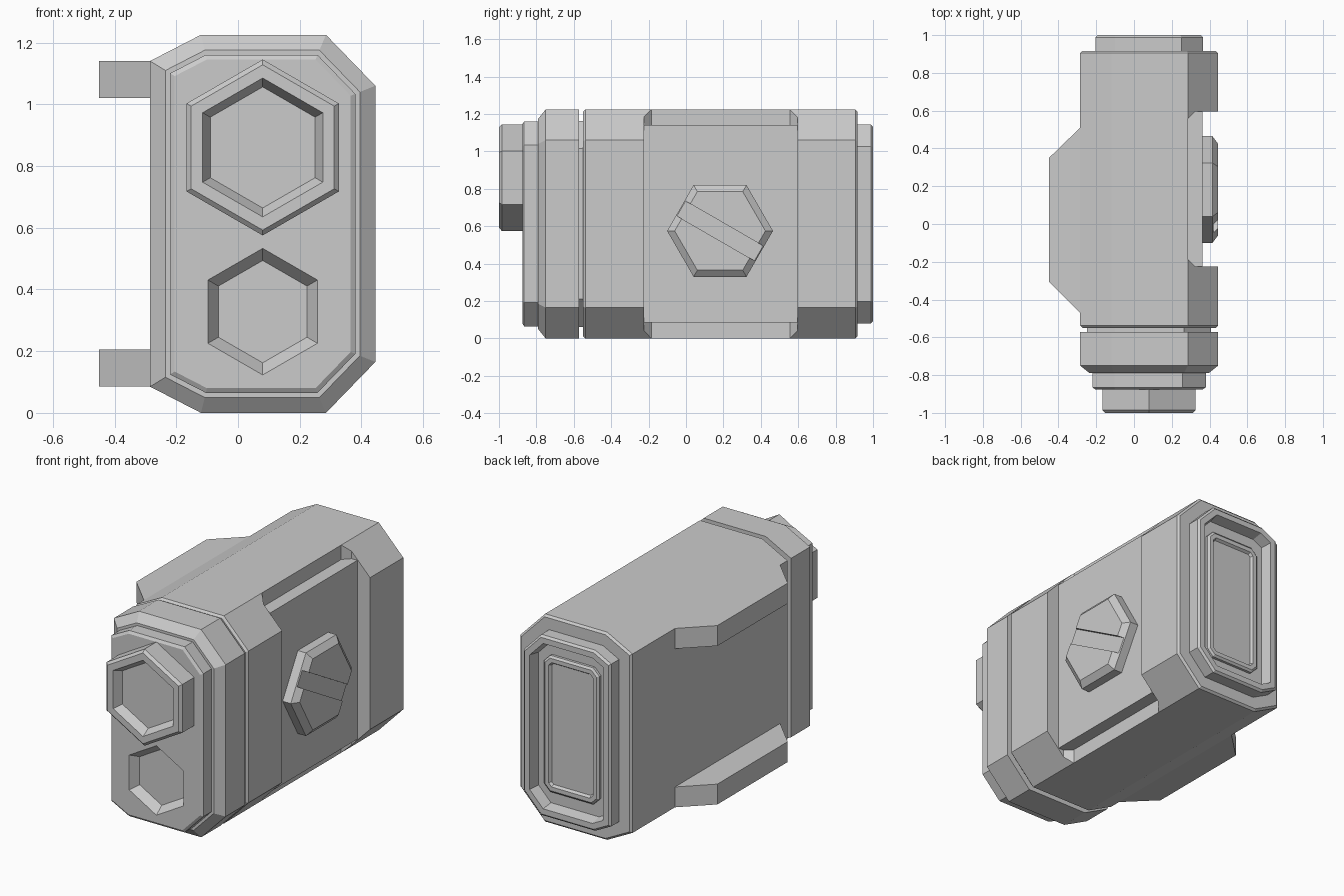
import bpy, bmesh, math
from mathutils import Vector

old = bpy.data.objects.get("Cube")
if old:
    bpy.data.objects.remove(old, do_unlink=True)

grey = bpy.data.materials.new("matte_grey")
grey.use_nodes = True
COLOUR = (0.6, 0.6, 0.6, 1)
grey.diffuse_color = COLOUR
grey.node_tree.nodes["Principled BSDF"].inputs["Base Color"].default_value = COLOUR


def offset(poly, d):
    """Move every side of a counter-clockwise convex polygon inward by d."""
    pts = [Vector(p) for p in poly]
    out = []
    for i, p in enumerate(pts):
        a = (p - pts[i - 1]).normalized()
        b = (pts[(i + 1) % len(pts)] - p).normalized()
        na, nb = Vector((-a.y, a.x)), Vector((-b.y, b.x))
        out.append(p + (na + nb) * d / (1 + na.dot(nb)))
    return out


PLACE = {
    "X": lambda u, v, d: (d, u, v),
    "Y": lambda u, v, d: (u, d, v),
    "Z": lambda u, v, d: (u, v, d),
}


def loft(name, poly, sections, axis="Y"):
    """Skin a polygon through (depth, inset) sections and cap both ends."""
    bm = bmesh.new()
    rings = [[bm.verts.new(PLACE[axis](p.x, p.y, depth)) for p in offset(poly, inset)]
             for depth, inset in sections]
    n = len(poly)
    for r, s in zip(rings, rings[1:]):
        for i in range(n):
            j = (i + 1) % n
            bm.faces.new((r[i], r[j], s[j], s[i]))
    bm.faces.new(rings[0])
    bm.faces.new(rings[-1])
    bmesh.ops.recalc_face_normals(bm, faces=bm.faces)
    mesh = bpy.data.meshes.new(name)
    bm.to_mesh(mesh)
    bm.free()
    mesh.materials.append(grey)
    ob = bpy.data.objects.new(name, mesh)
    bpy.context.collection.objects.link(ob)
    return ob


def carve(target, cutter):
    """Subtract the cutter from the target, then discard it."""
    cutter.hide_render = True
    mod = target.modifiers.new("cut", "BOOLEAN")
    mod.operation, mod.solver, mod.object = "DIFFERENCE", "EXACT", cutter
    bpy.context.view_layer.objects.active = target
    bpy.ops.object.modifier_apply(modifier=mod.name)
    bpy.data.objects.remove(cutter, do_unlink=True)


def hexagon(u, v, radius, start):
    return [(u + radius * math.cos(math.radians(start + 60 * k)),
             v + radius * math.sin(math.radians(start + 60 * k))) for k in range(6)]


# Cross-section shared by the whole casing
CX, CZ, TOP = 0.08, 0.6125, 1.225
lower = [(-0.285, 0.085), (-0.12, 0), (0.285, 0), (0.445, 0.165)]
outline = lower + [(x, TOP - z) for x, z in reversed(lower)]

# Main casing with chamfered ends
body = loft("main_casing", outline,
            [(-0.55, 0.012), (-0.538, 0), (0.905, 0), (0.917, 0.012)])

# Stepped side pocket: deep along the corners, shallow on the side
carve(body, loft("side_cutter", [(0.362, -0.225), (0.6, -0.225), (0.6, 0.595), (0.362, 0.595)],
                 [(-0.1, 0), (1.4, 0)], "Z"))
corner = [(0.285, -0.185), (0.325, -0.225), (0.6, -0.225),
          (0.6, 0.595), (0.325, 0.595), (0.285, 0.555)]
for low, high in ((-0.1, 0.085), (TOP - 0.085, 1.4)):
    carve(body, loft("corner_cutter", corner, [(low, 0), (high, 0)], "Z"))

# Narrow collar filling the seam behind the front cap
collar = [(CX + (x - CX) * 0.9, CZ + (z - CZ) * 0.9) for x, z in outline]
loft("seam_collar", collar, [(-0.6, 0), (-0.5, 0)])

# Front cap with its raised face plate and lower hexagonal recess
cap = loft("front_cap", outline,
           [(-0.572, 0), (-0.75, 0), (-0.79, 0.05), (-0.79, 0.065),
            (-0.865, 0.065), (-0.875, 0.08)])
carve(cap, loft("recess_cutter", hexagon(CX, 0.328, 0.205, 90),
                [(-0.9, -0.018), (-0.875, 0), (-0.825, 0.034)]))

# Upper hexagonal lens housing
loft("lens_housing", hexagon(CX, 0.86, 0.285, 90),
     [(-0.85, 0), (-0.985, 0), (-1, 0.015), (-1, 0.052), (-0.95, 0.077)])

# Rear rim with a sunken bay
loft("rear_rim", outline,
     [(0.88, 0.08), (0.988, 0.08), (1, 0.092), (1, 0.125), (0.935, 0.138)])

# Raised rear panel with a shallow inner field
c = 0.04
x0, x1, z0, z1 = -0.1, 0.26, 0.21, TOP - 0.21
panel = [(x0 + c, z0), (x1 - c, z0), (x1, z0 + c), (x1, z1 - c),
         (x1 - c, z1), (x0 + c, z1), (x0, z1 - c), (x0, z0 + c)]
loft("rear_panel", panel,
     [(0.92, 0), (0.95, 0), (0.96, 0.012), (0.96, 0.036), (0.945, 0.046)])

# Hexagonal side bolt with a slanted slot
bolt = loft("side_bolt", hexagon(0.182, 0.575, 0.283, 0),
            [(0.34, 0), (0.415, 0), (0.445, 0.035)], "X")
along = Vector((math.cos(math.radians(-30)), math.sin(math.radians(-30))))
across = Vector((-along.y, along.x))
mid = Vector((0.182, 0.575))
slot = [mid + along * a * 0.4 + across * b * 0.046
        for a, b in ((-1, -1), (1, -1), (1, 1), (-1, 1))]
carve(bolt, loft("slot_cutter", slot, [(0.42, 0), (0.5, 0)], "X"))

# Pair of side flanges
flange = [(-0.25, 0.51), (-0.285, 0.51), (-0.45, 0.35),
          (-0.45, -0.305), (-0.285, -0.47), (-0.25, -0.47)]
for name, z in (("lower_flange", 0.085), ("upper_flange", 1.02)):
    loft(name, flange, [(z, 0), (z + 0.12, 0)], "Z")
